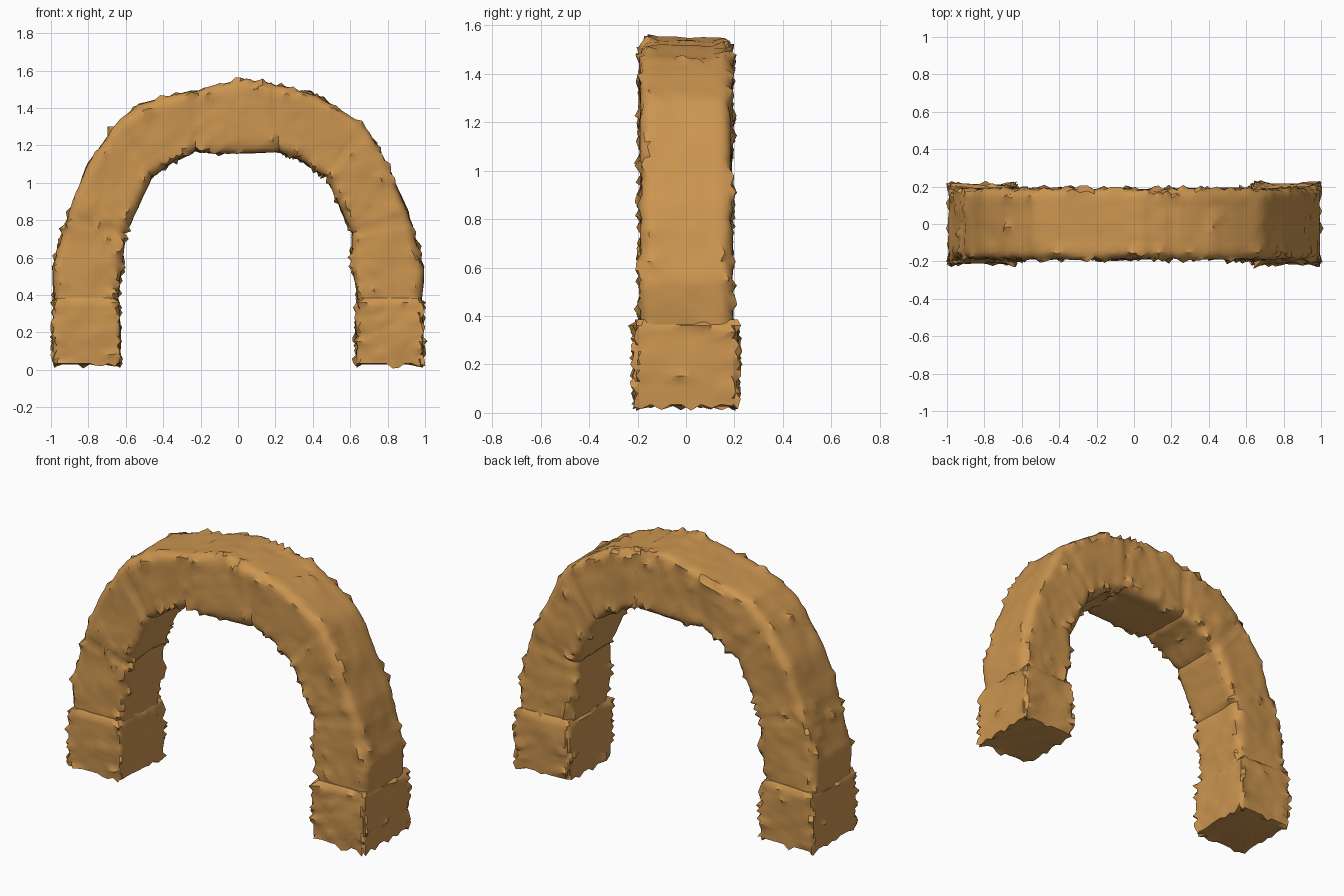
import bpy, bmesh, math, random
from mathutils import Vector, noise

if "Cube" in bpy.data.objects:
    bpy.data.objects.remove(bpy.data.objects["Cube"])

random.seed(4)
sandstone = bpy.data.materials.new("sandstone")
sandstone.diffuse_color = (0.60, 0.30, 0.08, 1)
sandstone.use_nodes = True
sandstone.node_tree.nodes["Principled BSDF"].inputs["Base Color"].default_value = sandstone.diffuse_color


def section(out, inn, half, r):
    """Rounded rectangle spanning inner to outer point and -half..half in y."""
    mid, axis = (out + inn) / 2, (out - inn).normalized()
    a, pts = (out - inn).length / 2, []
    corners = [(1, 1, 0), (-1, 1, 90), (-1, -1, 180), (1, -1, 270)]
    flat = []
    for sx, sy, start in corners:
        for k in range(4):
            t = math.radians(start + 30 * k)
            flat.append(((a - r) * sx + r * math.cos(t), (half - r) * sy + r * math.sin(t)))
    # subdivide the straight sides
    for i, p in enumerate(flat):
        q = flat[(i + 1) % len(flat)]
        n = 9 if i % 4 == 3 else 1
        for k in range(n):
            f = k / n
            u, v = p[0] + (q[0] - p[0]) * f, p[1] + (q[1] - p[1]) * f
            pts.append((mid + axis * u + Vector((0, v, 0)), axis * u + Vector((0, v, 0))))
    return pts


def stone_loft(name, stations, joints, step, spike, caps):
    """Loft through (outer x, z, inner x, z, half depth, corner radius)."""
    bm = bmesh.new()
    rings = []
    rows = []
    for i in range(len(stations) - 1):
        s, e = stations[i], stations[i + 1]
        length = math.hypot(e[0] + e[2] - s[0] - s[2], e[1] + e[3] - s[1] - s[3]) / 2
        n = max(1, round(length / step))
        for k in range(n):
            rows.append(([p + (q - p) * k / n for p, q in zip(s, e)], k == 0 and i in joints))
    rows.append((stations[-1], False))
    for s, groove in rows:
        ring = []
        out, inn = Vector((s[0], 0, s[1])), Vector((s[2], 0, s[3]))
        for p, rad in section(out, inn, s[4], s[5]):
            d = rad.normalized()
            # broad lumps, small chips, and joint grooves
            h = 0.011 * noise.noise(p * 5) + 0.006 * noise.noise(p * 17)
            if groove:
                h -= 0.008
            # ragged splinters, mostly along the corners
            edge = min(abs(abs(rad.y) - s[4]), 1) < 0.05 and rad.length > s[4] * 1.15
            if random.random() < (spike if edge else spike * 0.15):
                h += random.uniform(0.01, 0.028)
            ring.append(bm.verts.new(p + d * h))
        rings.append(ring)
    for a, b in zip(rings, rings[1:]):
        for i in range(len(a)):
            j = (i + 1) % len(a)
            bm.faces.new((a[i], a[j], b[j], b[i]))
    if caps:
        # crumbled lower rim
        low = min(v.co.z for v in rings[0])
        for v in rings[0]:
            v.co.z = low - (random.uniform(0.005, 0.028) if random.random() < 0.35 else 0)
        for ring in (rings[0], rings[-1]):
            c = sum((v.co for v in ring), Vector()) / len(ring)
            mids = [bm.verts.new(c + (v.co - c) * 0.85) for v in ring]
            for v in mids:
                v.co.z = c.z + 0.004 * noise.noise(v.co * 15)
            for i in range(len(ring)):
                j = (i + 1) % len(ring)
                bm.faces.new((ring[i], ring[j], mids[j], mids[i]))
            bm.faces.new(mids)
    bmesh.ops.recalc_face_normals(bm, faces=bm.faces)
    me = bpy.data.meshes.new(name)
    bm.to_mesh(me)
    bm.free()
    me.materials.append(sandstone)
    ob = bpy.data.objects.new(name, me)
    bpy.context.collection.objects.link(ob)
    bpy.ops.object.select_all(action='DESELECT')
    ob.select_set(True)
    bpy.context.view_layer.objects.active = ob
    bpy.ops.object.shade_smooth_by_angle(angle=math.radians(40))
    return ob


# curved ring of arch stones, left foot to right foot
path = [
    (-.98, .34, -.64, .34), (-.99, .55, -.63, .50), (-.92, .81, -.60, .73),
    (-.80, 1.10, -.53, .89), (-.66, 1.31, -.46, 1.03), (-.53, 1.42, -.35, 1.11),
    (-.21, 1.50, -.23, 1.165), (.04, 1.555, 0, 1.16), (.20, 1.525, .22, 1.165),
    (.42, 1.465, .35, 1.11), (.69, 1.30, .47, 1.03), (.80, 1.09, .54, .89),
    (.92, .81, .60, .73), (.99, .55, .61, .58), (.98, .34, .65, .34)]
stone_loft("arch_stones", [(*p, .188, .045) for p in path],
           {2, 4, 6, 8, 10, 12}, .028, .12, False)

# square footing blocks
for side, name in ((-1, "left_footing"), (1, "right_footing")):
    block = [(side * .985, .035, side * .635, .035, .205, .02),
             (side * .99, .20, side * .63, .20, .212, .025),
             (side * .985, .36, side * .635, .36, .21, .025),
             (side * .965, .385, side * .655, .385, .192, .025)]
    stone_loft(name, block, set(), .025, .25, True)
